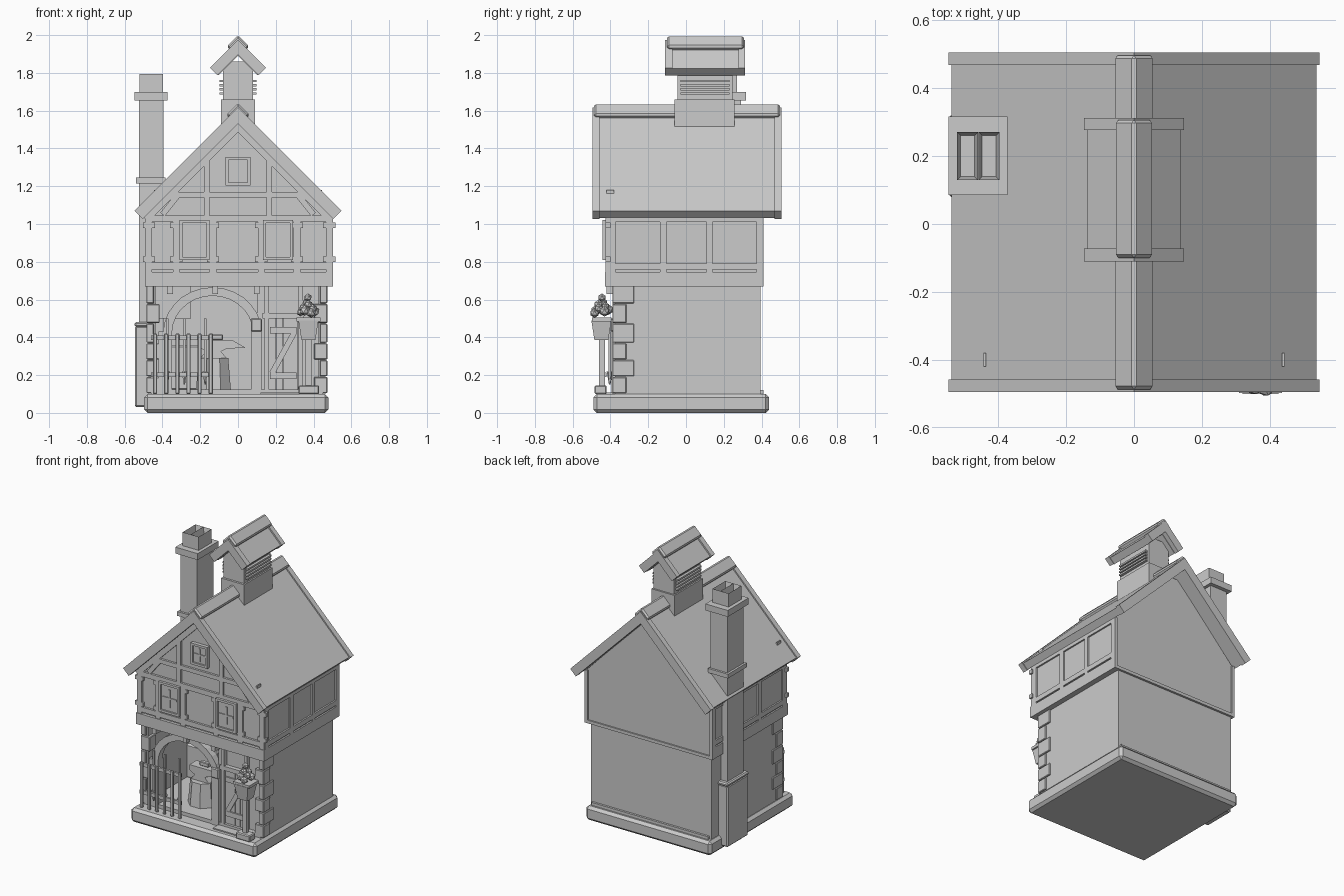
import bpy, bmesh, math, random
from mathutils import Vector

cube = bpy.data.objects.get("Cube")
if cube:
    bpy.data.objects.remove(cube, do_unlink=True)

stone = bpy.data.materials.new("plain_grey")
stone.use_nodes = True
GREY = (0.6, 0.6, 0.6, 1)
stone.diffuse_color = GREY
stone.node_tree.nodes["Principled BSDF"].inputs["Base Color"].default_value = GREY


def finish(name, bm, bevel=0):
    bmesh.ops.recalc_face_normals(bm, faces=bm.faces)
    mesh = bpy.data.meshes.new(name)
    bm.to_mesh(mesh)
    bm.free()
    mesh.materials.append(stone)
    ob = bpy.data.objects.new(name, mesh)
    bpy.context.collection.objects.link(ob)
    if bevel:
        mod = ob.modifiers.new("bevel", 'BEVEL')
        mod.width, mod.segments = bevel, 1
    return ob


def box(name, x, y, z, bevel=0):
    """Box from (low, high) pairs on each axis."""
    bm = bmesh.new()
    bmesh.ops.create_cube(bm, size=1)
    for v in bm.verts:
        v.co = Vector([r[0] if c < 0 else r[1] for c, r in zip(v.co, (x, y, z))])
    return finish(name, bm, bevel)


def prism(name, profile, y, bevel=0):
    """Extrude an x-z outline along y."""
    bm = bmesh.new()
    face = bm.faces.new([bm.verts.new((px, y[0], pz)) for px, pz in profile])
    ext = bmesh.ops.extrude_face_region(bm, geom=[face])
    for g in ext["geom"]:
        if isinstance(g, bmesh.types.BMVert):
            g.co.y = y[1]
    return finish(name, bm, bevel)


def chevron(name, apex, w, t, y, bevel=0):
    """45 degree pitched roof section of outer half width w."""
    e = apex - w
    return prism(name, [(0, apex), (w, e), (w - t, e - t), (0, apex - 2 * t),
                        (t - w, e - t), (-w, e)], y, bevel)


def cone(name, loc, r1, r2, z, sides, rot=0):
    bm = bmesh.new()
    bmesh.ops.create_cone(bm, cap_ends=True, segments=sides, radius1=r1, radius2=r2, depth=z[1] - z[0])
    ob = finish(name, bm)
    ob.location = (loc[0], loc[1], (z[0] + z[1]) / 2)
    ob.rotation_euler.z = rot
    return ob


def bar(name, a, b, width, y):
    """Straight timber between two x-z points."""
    a, b = Vector(a), Vector(b)
    d = (b - a).normalized() * width / 2
    n = Vector((-d.y, d.x))
    return prism(name, [a + n, b + n, b - n, a - n], y)


def window(name, cx, cz, w, h, y):
    f = 0.016
    x, z = (cx - w, cx + w), (cz - h, cz + h)
    for s in (-1, 1):
        box(name + "_side", sorted((cx + s * w, cx + s * (w - f))), (y, -.4), z)
        box(name + "_rail", x, (y, -.4), sorted((cz + s * h, cz + s * (h - f))))
    box(name + "_mullion", (cx - .006, cx + .006), (y + .006, -.4), (cz - h * .6, cz + h * .6))
    box(name + "_crossbar", (cx - w * .7, cx + w * .7), (y + .006, -.4), (cz - .006, cz + .006))
    box(name + "_pane", x, (y + .012, -.4), z)


# Plinth and floor
box("plinth", (-.497, .478), (-.49, .44), (0, .1), .018)
box("room_floor", (-.46, .45), (-.39, .38), (.09, .125))
box("door_step", (.12, .36), (-.45, -.38), (.09, .108))
box("back_skirting", (-.46, .45), (.39, .41), (.09, .12))

# Ground storey shell
box("right_wall", (.425, .462), (-.375, .395), (.1, .68))
box("left_wall", (-.475, -.435), (-.375, .395), (.1, .68))
box("back_wall", (-.47, .455), (.36, .395), (.1, .68))
box("door_wall", (.1, .45), (-.36, -.33), (.1, .68))
for side, edge in (("right", .473), ("left", -.485)):
    s = 1 if edge > 0 else -1
    z = .105
    for i in range(6):
        h = .085 if i < 3 else .1
        inner = edge - s * (.04 if i % 2 else .07)
        box(side + "_quoin", sorted((edge, inner)), (-.39, -.275 if i % 2 else -.315),
            (z, min(z + h, .675)), .004)
        z += h + .004

# Arched forge opening
cx, cz, n = -.135, .42, 14
angles = [math.pi * i / n for i in range(n + 1)]
outer = [(cx + .262 * math.cos(a), cz + .245 * math.sin(a)) for a in angles]
inner = [(cx + .215 * math.cos(a), cz + .2 * math.sin(a)) for a in reversed(angles)]
prism("arch_brace", outer + inner, (-.39, -.34))
box("arch_left_post", (-.42, -.35), (-.39, -.33), (.1, .43))
box("arch_right_post", (.07, .125), (-.395, -.33), (.1, .43))
box("post_capital", (.068, .127), (-.4, -.33), (.43, .5), .006)
for x in (-.36, -.12, .1):
    box("joist_end", (x - .015, x + .015), (-.42, -.3), (.63, .675))

# Braced plank door
for i in range(4):
    x = .165 + i * .038
    box("door_plank", (x, x + .036), (-.372, -.35), (.125, .5))
for z in (.18, .42):
    box("door_ledge", (.17, .31), (-.382, -.36), (z, z + .035))
bar("door_brace", (.18, .21), (.3, .43), .03, (-.38, -.36))
for x in (.14, .318):
    box("door_post", (x, x + .025), (-.39, -.35), (.11, .67))
box("door_lintel", (.13, .35), (-.39, -.35), (.5, .53))

# Porch fence
for z in (.19, .385):
    box("fence_rail", (-.46, -.14), (-.435, -.42), (z, z + .025))
for i in range(6):
    x = -.45 + i * .059
    box("fence_picket", (x, x + .022), (-.45, -.435), (.1, .42), .004)
for x in (-.38, -.29, -.18):
    box("tool_shaft", (x, x + .012), (-.41, -.398), (.17, .5))
    cone("tool_tip", (x + .006, -.404), .004, .016, (.15, .22), 6)

# Anvil on stump, hearth
cone("anvil_stump", (-.13, -.2), .1, .085, (.12, .29), 8, math.pi / 8)
prism("anvil", [(-.2, .29), (-.06, .29), (-.09, .325), (-.06, .34), (.04, .345),
                (-.03, .385), (-.21, .385), (-.21, .35), (-.17, .325)], (-.24, -.16))
box("hammer_head", (-.15, -.08), (-.215, -.185), (.386, .415), .004)
box("hearth", (-.44, -.2), (.05, .36), (.12, .36), .01)
box("hearth_hood", (-.44, -.25), (.08, .36), (.5, .68))

# Planter on a stand
box("planter_foot", (.32, .43), (-.485, -.42), (.1, .145), .006)
box("planter_post", (.358, .388), (-.46, -.43), (.14, .4))
cone("planter_pot", (.373, -.448), .052, .075, (.385, .49), 4, math.pi / 4)
box("planter_rim", (.31, .436), (-.498, -.395), (.485, .505))
random.seed(4)
for i in range(11):
    a, r = i * 2.4, .045 * math.sqrt(i / 11)
    bm = bmesh.new()
    bmesh.ops.create_icosphere(bm, subdivisions=1, radius=random.uniform(.02, .03))
    leaf = finish("planter_leaf", bm)
    leaf.location = (.37 + r * math.cos(a), -.445 + r * math.sin(a), .61 - r * 1.9)

# Upper storey
prism("upper_storey", [(-.482, .67), (.492, .67), (.492, 1.04), (.03, 1.51),
                       (-.03, 1.51), (-.482, 1.04)], (-.41, .4))
FRONT = (-.425, -.4)
box("front_sill_beam", (-.492, .503), (-.43, -.38), (.668, .747))
box("front_lower_rail", (-.49, .5), FRONT, (.76, .795))
box("front_upper_rail", (-.49, .5), FRONT, (1.01, 1.045))
for x in (-.49, -.345, -.15, .105, .295, .465):
    box("front_stud", (x, x + .036), FRONT, (.74, 1.02))
    for z in (.8, .98):
        box("stud_block", (x - .014, x + .05), FRONT, (z, z + .028))
for x in (-.23, .212):
    window("storey_window", x, .915, .08, .105, -.442)
for s in (-1, 1):
    box("gable_stud", sorted((s * .15, s * .18)), FRONT, (1.04, 1.345))
    bar("gable_brace", (s * .4, 1.05), (s * .32, 1.15), .03, FRONT)
box("gable_rail", (-.36, .36), FRONT, (1.14, 1.17))
window("gable_window", 0, 1.28, .065, .075, -.435)
chevron("gable_rafters", 1.535, .5, .025, FRONT)

# Side framing
for side, x in (("right", (.48, .503)), ("left", (-.492, -.47))):
    for z in ((.668, .747), (.758, .792), (1.01, 1.04)):
        box(side + "_rail", x, (-.42, .41), z)
    for y in ((-.42, -.372), (-.138, -.102), (.108, .14), (.372, .41)):
        box(side + "_stud", x, y, (.74, 1.02))
box("back_sill_beam", (-.492, .503), (.38, .41), (.668, .69))

# Main roof
chevron("roof_slab", 1.605, .537, .035, (-.46, .47))
for y in ((-.495, -.458), (.468, .505)):
    chevron("bargeboard", 1.617, .547, .043, y)
chevron("ridge_cap", 1.64, .062, .033, (-.487, .497), .01)
for x in (-.44, .44):
    box("roof_peg", (x - .004, x + .004), (-.42, -.38), (1.14, 1.18))

# Ridge turret with louvres
box("turret_base", (-.09, .09), (-.06, .257), (1.45, 1.66))
box("turret_body", (-.08, .08), (-.045, .245), (1.65, 1.86))
for i in range(4):
    z = 1.685 + i * .022
    box("turret_louvre", (-.098, .098), (-.03, .23), (z, z + .012))
chevron("turret_roof", 1.96, .138, .035, (-.075, .28))
for y in ((-.11, -.072), (.277, .312)):
    chevron("turret_bargeboard", 1.975, .148, .04, y)
chevron("turret_ridge_cap", 2.0, .06, .033, (-.1, .307), .01)

# Chimney
box("chimney_base", (-.545, -.44), (.085, .315), (.03, .46), .008)
box("chimney_shoulder", (-.547, -.44), (.08, .32), (.455, .48), .008)
box("chimney_shaft", (-.525, -.395), (.11, .29), (.4, 1.67))
box("chimney_collar", (-.54, -.385), (.095, .305), (1.215, 1.245))
box("chimney_cap", (-.547, -.373), (.085, .317), (1.655, 1.7))
for x in (-.49, -.427):
    bm = bmesh.new()
    bmesh.ops.create_cube(bm, size=1)
    bmesh.ops.scale(bm, vec=(.062, .142, .1), verts=bm.verts)
    bm.faces.ensure_lookup_table()
    top = max(bm.faces, key=lambda f: f.calc_center_median().z)
    bmesh.ops.inset_region(bm, faces=[top], thickness=.015)
    bmesh.ops.translate(bm, vec=(0, 0, -.05), verts=top.verts)
    finish("chimney_pot", bm).location = (x, .2, 1.745)
